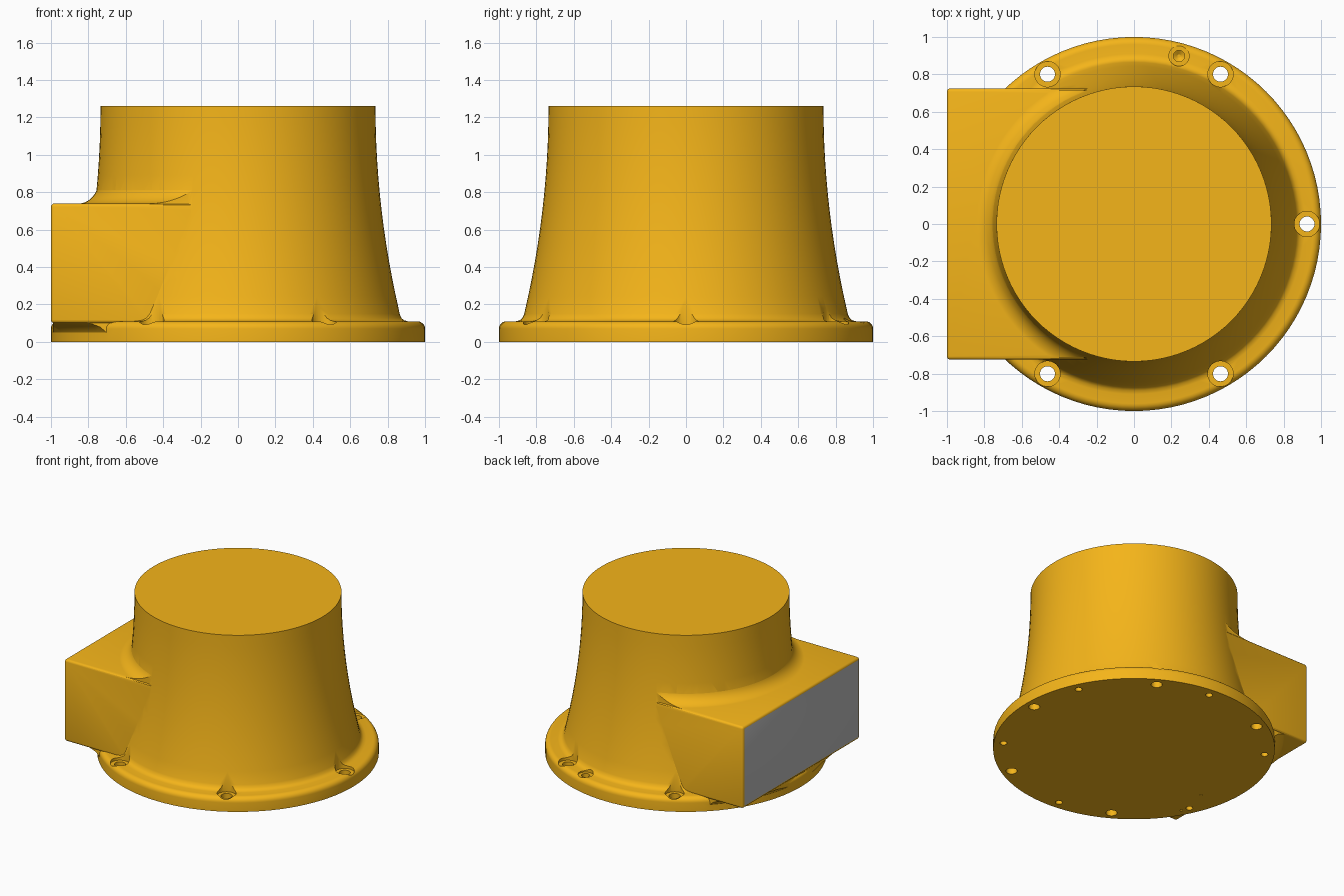
import bpy, bmesh
from math import sin, cos, pi, radians

if "Cube" in bpy.data.objects:
    bpy.data.objects.remove(bpy.data.objects["Cube"])


def add_lathe(bm, profile, segs, cx=0.0, cy=0.0):
    """Solid of revolution from (radius, z) points listed bottom to top."""
    rings = [[bm.verts.new((cx + r * cos(2 * pi * i / segs), cy + r * sin(2 * pi * i / segs), z))
              for i in range(segs)] for r, z in profile]
    for a, b in zip(rings, rings[1:]):
        for i in range(segs):
            j = (i + 1) % segs
            bm.faces.new((a[i], a[j], b[j], b[i]))
    bm.faces.new(rings[0][::-1])
    bm.faces.new(rings[-1])


def finish(bm, name):
    bmesh.ops.recalc_face_normals(bm, faces=bm.faces)
    mesh = bpy.data.meshes.new(name)
    bm.to_mesh(mesh)
    bm.free()
    ob = bpy.data.objects.new(name, mesh)
    bpy.context.collection.objects.link(ob)
    return ob


def lathe(name, profile, segs=96):
    bm = bmesh.new()
    add_lathe(bm, profile, segs)
    return finish(bm, name)


def block(name, lo, hi, bevel=0.0):
    bm = bmesh.new()
    bmesh.ops.create_cube(bm, size=1)
    for v in bm.verts:
        v.co = [(l + h) / 2 + c * (h - l) for c, l, h in zip(v.co, lo, hi)]
    if bevel:
        bmesh.ops.bevel(bm, geom=bm.edges[:], offset=bevel, segments=3,
                        profile=0.5, affect='EDGES')
    return finish(bm, name)


def boolean(target, tool, operation):
    tool.hide_render = True
    mod = target.modifiers.new("cut", 'BOOLEAN')
    mod.object, mod.operation, mod.solver = tool, operation, 'EXACT'
    bpy.context.view_layer.objects.active = target
    bpy.ops.object.modifier_apply(modifier=mod.name)
    bpy.data.objects.remove(tool)


# Flanged base and flared neck
R = 0.04
profile = [(1.0, 0.0)]
profile += [(1 - R + R * cos(radians(a)), 0.11 - R + R * sin(radians(a))) for a in range(0, 91, 15)]
profile += [(0.91, 0.11), (0.89, 0.115), (0.875, 0.127)]
for k in range(13):
    z = 0.15 + 1.11 * k / 12
    profile.append((0.735 + 0.13 * ((1.26 - z) / 1.11) ** 2, z))
housing = lathe("flared_housing", profile)

# Square side port
boolean(housing, block("side_port", (-1, -0.725, 0.1), (-0.02, 0.725, 0.74), 0.018), 'UNION')

# Fillet between port top and neck
F = 0.11
curve = [(0.75 + F, 0.68)]
curve += [(0.75 + F + F * cos(radians(a)), 0.738 + F + F * sin(radians(a))) for a in range(270, 179, -10)]
top_fillet = lathe("top_fillet", curve)
boolean(top_fillet, block("clip", (-0.98, -0.715, 0.6), (-0.05, 0.715, 1)), 'INTERSECT')
boolean(housing, top_fillet, 'UNION')

# Fillet between port underside and flange rim
low_fillet = lathe("low_fillet", [(0.99, 0.035), (1.003, 0.055), (1.025, 0.08),
                                  (1.06, 0.098), (1.075, 0.103), (1.075, 0.14)])
boolean(low_fillet, block("clip", (-0.99, -0.71, 0.0), (-0.3, 0.71, 0.2)), 'INTERSECT')
boolean(housing, low_fillet, 'UNION')

# Bolt holes with spotfaces, a drilled pilot hole and blind holes underneath
bm = bmesh.new()


def hole(angle, dist, prof, segs=24):
    a = radians(angle)
    add_lathe(bm, prof, segs, dist * cos(a), dist * sin(a))


for angle in (0, 60, 120, -60, -120):
    hole(angle, 0.925, [(0.04, -0.1), (0.04, 0.09), (0.068, 0.0901), (0.068, 0.4)], 32)
hole(75, 0.93, [(0.008, 0.045), (0.03, 0.06), (0.03, 0.1), (0.054, 0.1001), (0.054, 0.3)])
for k in range(6):
    hole(25 + 60 * k, 0.93, [(0.025, -0.1), (0.025, 0.06)])
for angle, dist in ((194, 0.81), (209, 0.935)):
    hole(angle, dist, [(0.01, -0.1), (0.01, 0.04)], 12)
boolean(housing, finish(bm, "hole_cutter"), 'DIFFERENCE')

# Golden body, bare grey mating face on the port
gold = bpy.data.materials.new("gold")
gold.diffuse_color = (0.91, 0.46, 0.01, 1)
gold.use_nodes = True
gold.node_tree.nodes["Principled BSDF"].inputs["Base Color"].default_value = gold.diffuse_color
grey = bpy.data.materials.new("grey")
grey.diffuse_color = (0.5, 0.5, 0.5, 1)
grey.use_nodes = True
grey.node_tree.nodes["Principled BSDF"].inputs["Base Color"].default_value = grey.diffuse_color
mesh = housing.data
mesh.materials.clear()
mesh.materials.append(gold)
mesh.materials.append(grey)
for p in mesh.polygons:
    p.material_index = int(p.normal.x < -0.99 and p.center.x < -0.995 and p.center.z > 0.2
                           and p.area > 0.1)

bpy.ops.object.select_all(action='DESELECT')
housing.select_set(True)
bpy.context.view_layer.objects.active = housing
bpy.ops.object.shade_smooth_by_angle(angle=radians(30))
